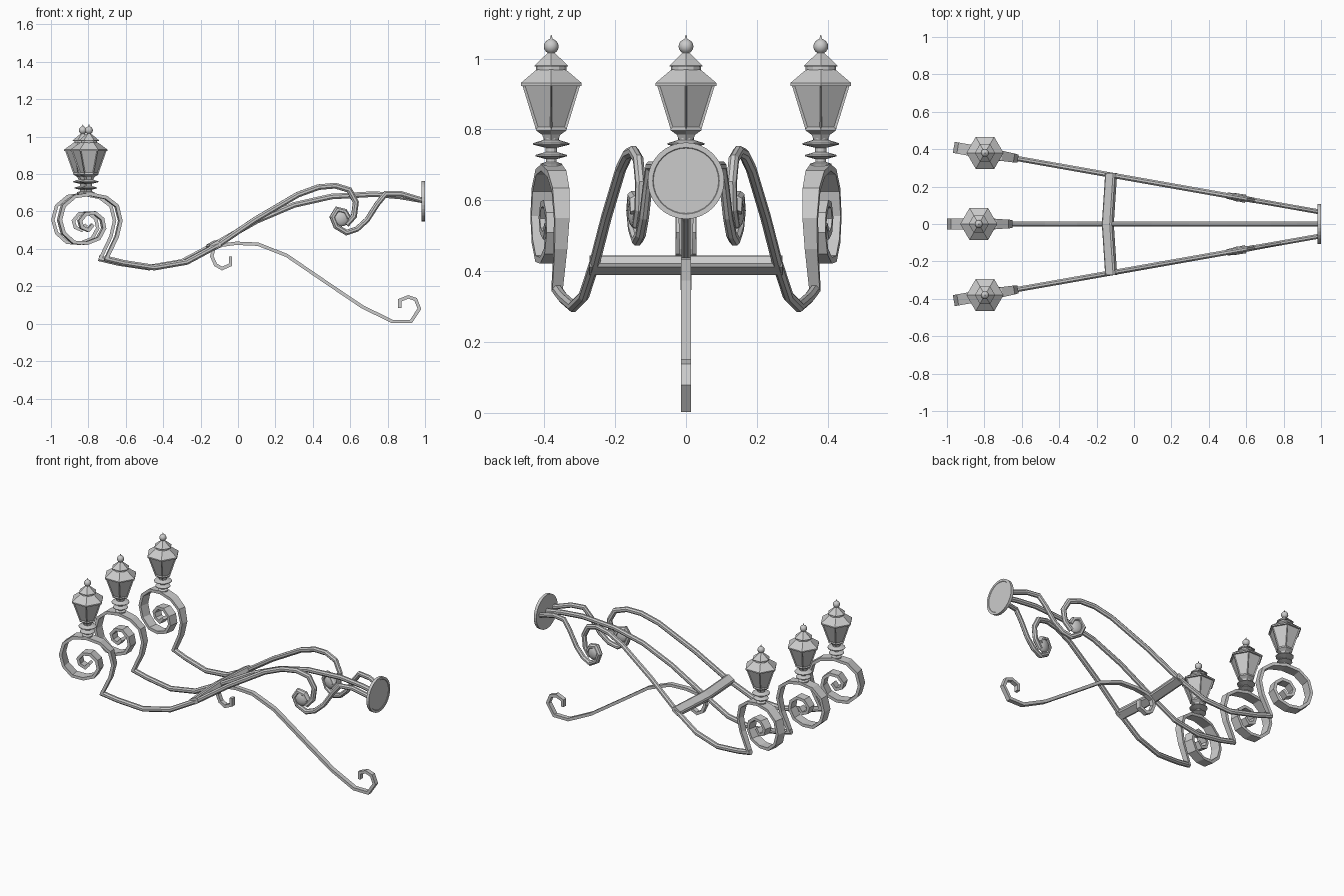
import bpy, bmesh, math
from mathutils import Matrix, Vector

if "Cube" in bpy.data.objects:
    bpy.data.objects.remove(bpy.data.objects["Cube"])

PIVOT = Vector((1.36, 0, 0))      # where the three arms would meet
FAN = math.radians(10)


def finish(bm, name, smooth=False):
    bmesh.ops.recalc_face_normals(bm, faces=bm.faces)
    me = bpy.data.meshes.new(name)
    bm.to_mesh(me)
    bm.free()
    ob = bpy.data.objects.new(name, me)
    bpy.context.collection.objects.link(ob)
    if smooth:
        for p in me.polygons:
            p.use_smooth = True
    return ob


def skin(bm, rings):
    """Bridge rings of points and cap both ends."""
    vs = [[bm.verts.new(p) for p in r] for r in rings]
    n = len(vs[0])
    for a, b in zip(vs, vs[1:]):
        for i in range(n):
            bm.faces.new((a[i], a[(i + 1) % n], b[(i + 1) % n], b[i]))
    bm.faces.new(vs[0])
    bm.faces.new(vs[-1])


def sweep(name, path, widths, thick, sides=4, angle=0.0, projected=False):
    """Sweep a section along an (x, z) path; widths are half-widths in y."""
    pts = [Vector(p) for p in path]
    if projected:                 # front-view x back to the arm's own plane
        pts = [Vector((PIVOT.x - (PIVOT.x - p.x) / math.cos(FAN), p.y)) for p in pts]
    rot = Matrix.Rotation(angle, 3, 'Z')
    rings, last = [], len(pts) - 1
    for i, p in enumerate(pts):
        d0 = (p - pts[max(i - 1, 0)]) if i else (pts[1] - p)
        d1 = (pts[i + 1] - p) if i < last else d0
        t = (d0.normalized() + d1.normalized()).normalized()
        miter = 1 / max(0.6, t.dot(d1.normalized()))
        f = i / last * (len(widths) - 1)
        k = min(int(f), len(widths) - 2)
        w = widths[k] + (widths[k + 1] - widths[k]) * (f - k)
        ring = []
        for s in range(sides):
            a = 2 * math.pi * (s + 0.5) / sides
            c = 1 / math.cos(math.pi / sides)
            u, v = math.cos(a) * c * w, math.sin(a) * c * thick * miter
            q = Vector((p.x - t.y * v, u, p.y + t.x * v))
            ring.append(rot @ (q - PIVOT) + PIVOT)
        rings.append(ring)
    bm = bmesh.new()
    skin(bm, rings)
    return finish(bm, name)


def lathe(name, profile, sides, loc, smooth=False, inset=False):
    bm = bmesh.new()
    skin(bm, [[Vector((loc[0] + r * math.cos(2 * math.pi * i / sides),
                       loc[1] + r * math.sin(2 * math.pi * i / sides), z))
               for i in range(sides)] for r, z in profile])
    if inset:                     # recessed panes between the frame bars
        bmesh.ops.recalc_face_normals(bm, faces=bm.faces)
        panes = [f for f in bm.faces if len(f.verts) == 4]
        bmesh.ops.inset_individual(bm, faces=panes, thickness=0.008, depth=-0.005)
    return finish(bm, name, smooth)


# Paths in the plane of an arm: (x, z)
low_arm = [(-.13, .42), (-.30, .33), (-.475, .30), (-.64, .325), (-.745, .35)]
centre_top = [(.985, .66), (.87, .68), (.73, .693), (.5, .68), (.3, .635), (.1, .55)]
side_top = [(.58, .53), (.62, .575), (.63, .65), (.595, .715), (.52, .738),
            (.43, .73), (.32, .69), (.09, .555)]
wall_scroll = [(.985, .66), (.87, .695), (.79, .695), (.745, .64), (.69, .555),
               (.635, .505), (.58, .487), (.525, .52), (.505, .57), (.53, .61),
               (.57, .60), (.59, .565)]
lamp_scroll = [(-.735, .35), (-.68, .465), (-.66, .55), (-.68, .63), (-.74, .675),
               (-.825, .692), (-.91, .68), (-.97, .63), (-.99, .555), (-.97, .485),
               (-.915, .435), (-.845, .43), (-.78, .455), (-.75, .51), (-.76, .56),
               (-.80, .592), (-.85, .587), (-.88, .55), (-.87, .515), (-.835, .50),
               (-.81, .53)]
brace = [(-.04, .36), (-.04, .315), (-.085, .295), (-.12, .315), (-.14, .36),
         (-.13, .40), (-.085, .42), (-.01, .43), (.107, .425), (.26, .365),
         (.465, .225), (.665, .09), (.825, .012), (.925, .012), (.97, .08),
         (.95, .13), (.91, .143), (.865, .125), (.865, .085)]

for side, label in ((-1, "front"), (0, "centre"), (1, "back")):
    ang = -side * FAN
    # Arm and lamp scroll
    if side == 0:
        sweep("centre_arm", centre_top + low_arm, [.013, .013], .015, 8)
    else:
        up = [(PIVOT.x - (PIVOT.x - x) / math.cos(FAN), z) for x, z in side_top]
        sweep(label + "_arm", up + low_arm, [.014, .014], .015, 8, ang)
        sweep(label + "_wall_scroll", wall_scroll, [.013, .013, .016, .022], .014,
              8, ang, True)
        # Solid eye in the middle of the scroll
        eye = bmesh.new()
        bmesh.ops.create_uvsphere(eye, u_segments=12, v_segments=8, radius=1)
        m = (Matrix.Translation(PIVOT) @ Matrix.Rotation(ang, 4, 'Z')
             @ Matrix.Translation(Vector((.54, 0, .565)) - PIVOT)
             @ Matrix.Diagonal((.045, .022, .045, 1)))
        bmesh.ops.transform(eye, matrix=m, verts=eye.verts)
        finish(eye, label + "_scroll_eye", True)
    sweep(label + "_lamp_scroll", lamp_scroll, [.015, .03, .03, .028, .022], .009, 4, ang)

    # Lantern
    c = Matrix.Rotation(ang, 3, 'Z') @ (Vector((-.83, 0, 0)) - PIVOT) + PIVOT
    loc = (c.x, c.y)
    lathe(label + "_lamp_stem",
          [(.03, .695), (.03, .703), (.015, .708), (.015, .716), (.044, .724),
           (.044, .728), (.016, .736), (.016, .748), (.052, .757), (.052, .761),
           (.022, .77), (.022, .78)], 12, loc)
    lathe(label + "_lamp_cup", [(.022, .77), (.03, .785), (.05, .797), (.05, .802)], 6, loc)
    lathe(label + "_lamp_body", [(.05, .80), (.095, .927)], 6, loc, inset=True)
    lathe(label + "_lamp_roof", [(.099, .923), (.099, .931), (.05, .967), (.038, .97)], 6, loc)
    lathe(label + "_lamp_neck", [(.043, .964), (.043, .979)], 12, loc)
    lathe(label + "_lamp_cap", [(.054, .977), (.054, .98), (.016, 1.012), (.01, 1.016)], 6, loc)
    ball = [(.021 * math.sin(math.pi * k / 8), 1.034 - .021 * math.cos(math.pi * k / 8))
            for k in range(1, 8)]
    lathe(label + "_lamp_finial", [(.008, 1.01)] + ball + [(.004, 1.055), (.001, 1.066)],
          12, loc, True)

# Supporting brace with curled ends
sweep("lower_brace", brace, [.014, .014], .009)

# Crossbar tying the arms together, tilted with their slope
bm = bmesh.new()
tilt = Matrix.Rotation(math.radians(-29), 3, 'Y')
skin(bm, [[Vector((x, y, .417)) + tilt @ Vector((u, 0, v))
           for u, v in ((-.03, -.012), (-.022, -.019), (.022, -.019), (.03, -.012),
                        (.03, .012), (.022, .019), (-.022, .019), (-.03, .012))]
          for x, y in ((-.122, -.272), (-.14, 0), (-.122, .272))])
finish(bm, "crossbar")

# Round wall plate with a shallow raised rim
plate = lathe("wall_plate", [(.108, 0), (.108, .018), (.094, .018), (.092, .016)],
              32, (0, 0))
plate.matrix_world = Matrix.Translation((.982, 0, .655)) @ Matrix.Rotation(math.pi / 2, 4, 'Y')
